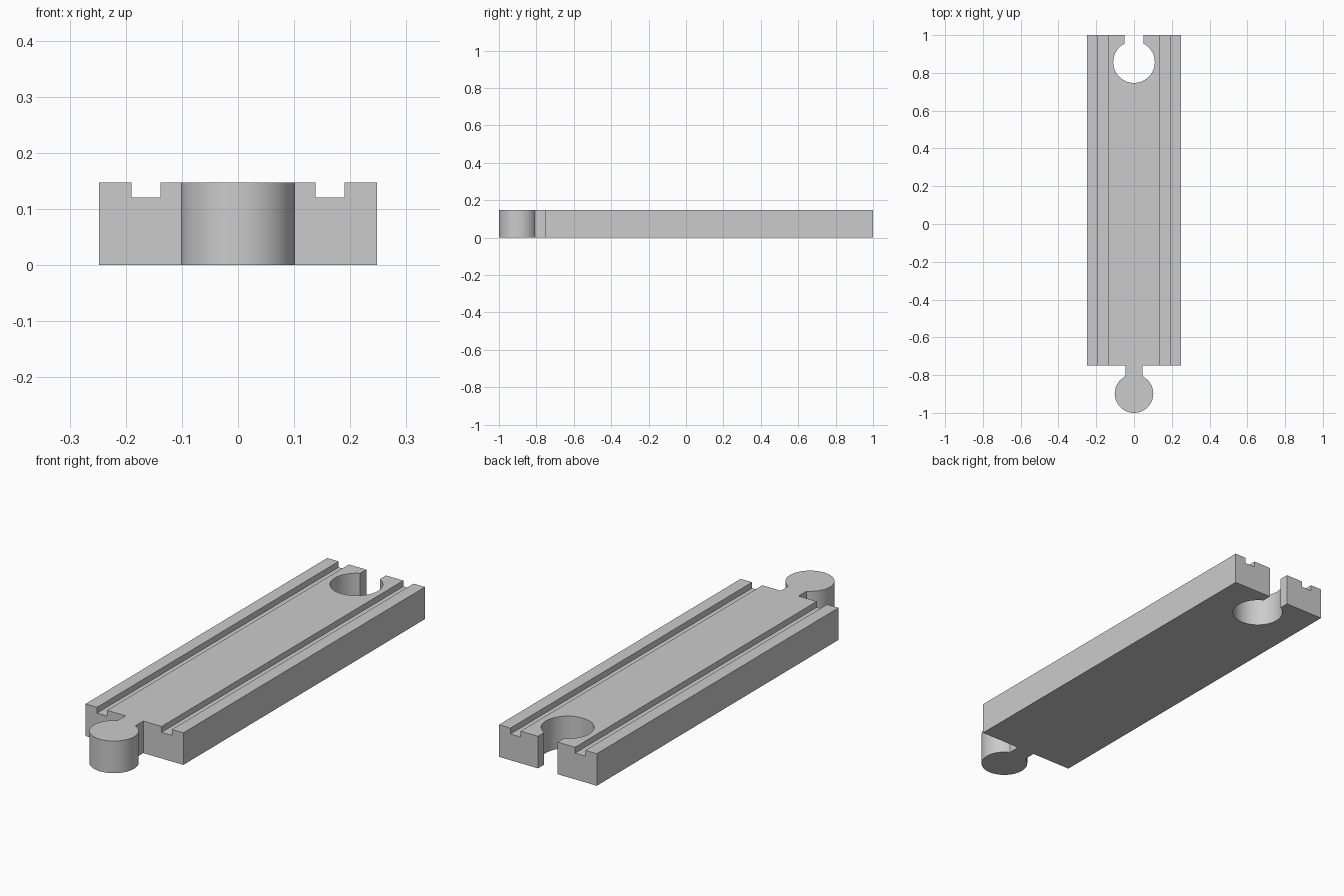
import bpy, bmesh, math

cube = bpy.data.objects.get("Cube")
if cube:
    bpy.data.objects.remove(cube, do_unlink=True)

HALF_W, HEIGHT = 0.248, 0.147
FRONT, BACK = -0.75, 1.0
GROOVE_IN, GROOVE_OUT, GROOVE_FLOOR = 0.138, 0.19, 0.12

grey = bpy.data.materials.new("plain grey")
grey.use_nodes = True
grey.diffuse_color = (0.6, 0.6, 0.6, 1)
grey.node_tree.nodes["Principled BSDF"].inputs["Base Color"].default_value = grey.diffuse_color


def prism(name, outline, z0, z1):
    """Extrude a counter-clockwise plan outline from z0 to z1."""
    bm = bmesh.new()
    face = bm.faces.new([bm.verts.new((x, y, z0)) for x, y in outline])
    top = bmesh.ops.extrude_face_region(bm, geom=[face])["geom"]
    for v in top:
        if isinstance(v, bmesh.types.BMVert):
            v.co.z = z1
    bmesh.ops.recalc_face_normals(bm, faces=bm.faces)
    mesh = bpy.data.meshes.new(name)
    bm.to_mesh(mesh)
    bm.free()
    mesh.materials.append(grey)
    ob = bpy.data.objects.new(name, mesh)
    bpy.context.collection.objects.link(ob)
    return ob


def open_arc(cy, radius, half_gap, direction, steps=64):
    """Circle with a gap facing +y, swept from one side of the gap to the other."""
    gap = math.asin(half_gap / radius)
    sweep = 2 * math.pi - 2 * gap
    angles = [gap + sweep * i / steps for i in range(steps + 1)]
    return [(direction * radius * math.sin(a), cy + radius * math.cos(a)) for a in angles]


# Plan outline: round peg on a neck at the front, round socket at the back
NECK, SLOT = 0.045, 0.05
outline = [(-HALF_W, FRONT), (-NECK, FRONT)]
outline += open_arc(-0.898, 0.102, NECK, -1)
outline += [(NECK, FRONT), (HALF_W, FRONT), (HALF_W, BACK), (SLOT, BACK)]
outline += open_arc(0.857, 0.11, SLOT, 1)
outline += [(-SLOT, BACK), (-HALF_W, BACK)]
track = prism("track_piece", outline, 0, HEIGHT)

# Wheel grooves along both sides
bpy.context.view_layer.objects.active = track
for side in (-1, 1):
    a, b = sorted((side * GROOVE_IN, side * GROOVE_OUT))
    y0, y1 = FRONT - 0.1, BACK + 0.1
    cutter = prism("groove_cutter", [(a, y0), (b, y0), (b, y1), (a, y1)], GROOVE_FLOOR, HEIGHT + 0.1)
    cutter.hide_render = True
    cut = track.modifiers.new("groove", 'BOOLEAN')
    cut.operation = 'DIFFERENCE'
    cut.solver = 'EXACT'
    cut.object = cutter
    bpy.ops.object.modifier_apply(modifier=cut.name)
    bpy.data.objects.remove(cutter, do_unlink=True)

# Smooth the round walls, keep the edges crisp
bpy.ops.object.select_all(action='DESELECT')
track.select_set(True)
bpy.ops.object.shade_smooth_by_angle(angle=math.radians(30))
